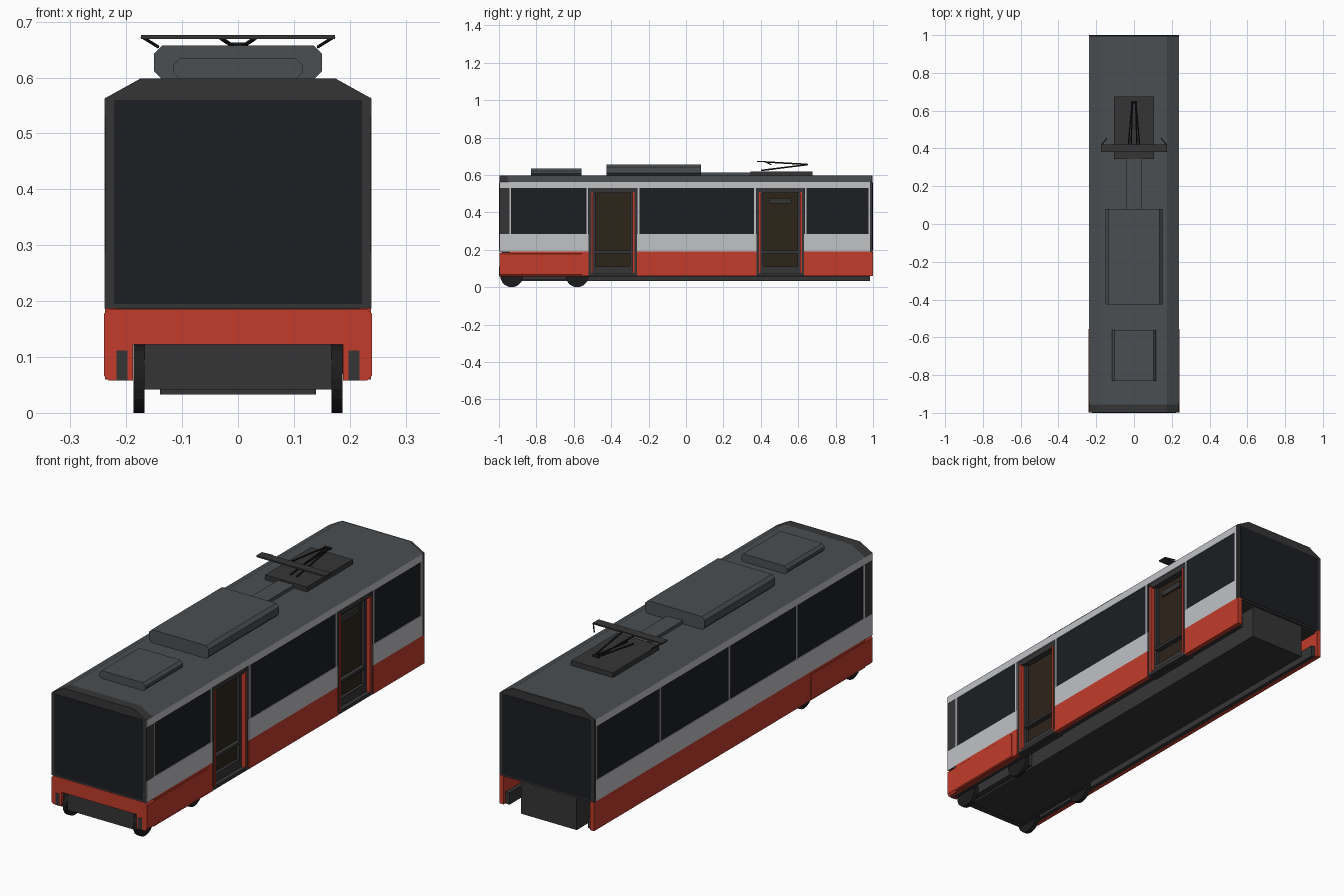
import bpy, bmesh, math
from mathutils import Vector

if "Cube" in bpy.data.objects:
    bpy.data.objects.remove(bpy.data.objects["Cube"])


def mat(name, r, g, b):
    m = bpy.data.materials.new(name)
    m.diffuse_color = (r, g, b, 1)
    m.use_nodes = True
    m.node_tree.nodes["Principled BSDF"].inputs["Base Color"].default_value = m.diffuse_color
    return m


RED = mat("red_paint", 0.54, 0.045, 0.024)
PALE = mat("pale_paint", 0.53, 0.54, 0.56)
GLASS = mat("dark_glass", 0.012, 0.013, 0.017)
DARK = mat("dark_trim", 0.036, 0.036, 0.037)
ROOF = mat("roof_grey", 0.07, 0.077, 0.083)
BROWN = mat("door_glass", 0.027, 0.018, 0.010)
BLACK = mat("black_metal", 0.012, 0.012, 0.013)


def finish(name, bm, m):
    bmesh.ops.recalc_face_normals(bm, faces=bm.faces)
    me = bpy.data.meshes.new(name)
    bm.to_mesh(me)
    bm.free()
    me.materials.append(m)
    ob = bpy.data.objects.new(name, me)
    bpy.context.collection.objects.link(ob)
    return ob


def box(name, x, y, z, m):
    bm = bmesh.new()
    bmesh.ops.create_cube(bm, size=1)
    for v in bm.verts:
        v.co = [a[0] + (c + 0.5) * (a[1] - a[0]) for a, c in zip((x, y, z), v.co)]
    return finish(name, bm, m)


def extrude(name, pts, y0, y1, m):
    """Extrude an x-z profile along y."""
    bm = bmesh.new()
    f = bm.faces.new([bm.verts.new((x, y0, z)) for x, z in pts])
    new = bmesh.ops.extrude_face_region(bm, geom=[f])["geom"]
    for v in new:
        if isinstance(v, bmesh.types.BMVert):
            v.co.y = y1
    return finish(name, bm, m)


def sym(half):
    """Mirror a right-hand half profile (bottom to top) about x = 0."""
    return half + [(-x, z) for x, z in reversed(half)]


def rod(name, a, b, r, m):
    a, b = Vector(a), Vector(b)
    bm = bmesh.new()
    bmesh.ops.create_cone(bm, segments=6, radius1=r, radius2=r, depth=(b - a).length, cap_ends=True)
    ob = finish(name, bm, m)
    ob.location = (a + b) / 2
    ob.rotation_euler = (b - a).to_track_quat('Z', 'Y').to_euler()
    return ob


W = 0.238          # half body width
IN = 0.195         # depth of the inner core
DOORS = [(-0.52, -0.262), (0.378, 0.632)]

# inner core and roof
box("body_core", (-IN, IN), (-0.97, 0.985), (0.185, 0.57), DARK)
extrude("roof", sym([(W, 0.563), (0.175, 0.598)]), -0.955, 0.99, ROOF)

# front and rear end frames with their glass
frame = sym([(W, 0.187), (W, 0.563), (0.175, 0.598)])
glass = sym([(0.222, 0.195), (0.222, 0.56)])
extrude("front_frame", frame, -0.998, -0.945, DARK)
extrude("rear_frame", frame, 0.985, 0.998, DARK)
extrude("windscreen", glass, -1.0, -0.99, GLASS)
extrude("rear_window", glass, 0.99, 1.0, GLASS)


# wall strips: skirt, pale band, window, top rail
def wall(side, y0, y1):
    def strip(name, xi, xo, z0, z1, m, a=y0, b=y1):
        box(name, tuple(sorted((side * xi, side * xo))), (a, b), (z0, z1), m)
    strip("skirt", 0.217, W, 0.06, 0.19, RED, y0, 1.0 if y1 > 0.98 else y1)
    strip("waist_band", IN, W, 0.19, 0.285, PALE)
    strip("side_window", IN, W - 0.003, 0.285, 0.53, GLASS)


def pillar(side, y):
    xs = sorted((side * 0.225, side * (W + 0.0005)))
    box("window_pillar", xs, (y - 0.005, y + 0.005), (0.285, 0.53), PALE)


for y0, y1 in [(-0.945, DOORS[0][0]), (DOORS[0][1], DOORS[1][0]), (DOORS[1][1], 0.985)]:
    wall(1, y0, y1)
wall(-1, -0.945, 0.985)
for y in (-0.94, -0.46, 0.025, 0.52, 0.98):
    pillar(-1, y)
for y in (-0.94, -0.528, -0.254, 0.368, 0.64, 0.98):
    pillar(1, y)
for s in (-1, 1):
    box("top_rail", sorted((s * IN, s * W)), (-0.945, 0.985), (0.53, 0.564), PALE)
    # corner bands continue the stripe round to the front
    box("corner_band", sorted((s * 0.2, s * (W + 0.0006))), (-0.996, -0.945), (0.187, 0.285), PALE)
    box("corner_rail", sorted((s * 0.2, s * (W + 0.0006))), (-0.996, -0.945), (0.53, 0.563), PALE)
    # raised front skirt and inner sill rail
    o, i = s * 0.24, s * 0.217
    c = s * 0.231
    extrude("front_skirt", [(i, 0.058), (c, 0.058), (o, 0.067), (o, 0.177), (c, 0.186), (i, 0.186)],
            -0.998, -0.555, RED)
    box("sill_rail", sorted((s * 0.198, s * 0.217)), (-1.0, 0.985), (0.058, 0.112), DARK)

# front apron: upside-down U that clears the wheels
extrude("front_apron", sym([(0.188, 0.122), (0.188, 0.058), (0.231, 0.058), (0.24, 0.067),
                            (0.24, 0.177), (0.231, 0.186)]), -0.998, -0.985, RED)

# recessed doors
for y0, y1 in DOORS:
    box("door_panel", (0.185, 0.203), (y0, y1), (0.07, 0.51), BROWN)
    box("door_sill", (0.19, 0.237), (y0, y1), (0.06, 0.075), DARK)
    box("door_header", (0.19, 0.232), (y0, y1), (0.505, 0.53), DARK)
    box("door_crossbar", (0.2, 0.222), (y0 + 0.03, y1 - 0.03), (0.185, 0.197), DARK)
    mid = (y0 + y1) / 2
    for d in (-1, 1):
        def post(name, a, b, xo, z1, m):
            ys = sorted((mid + d * a, mid + d * b))
            box(name, (0.19, xo), ys, (0.07, z1), m)
        post("door_edge_dark", 0.115, 0.129, 0.234, 0.525, DARK)
        post("door_edge_red", 0.105, 0.115, 0.237, 0.51, RED)
        post("door_frame", 0.092, 0.105, 0.218, 0.51, DARK)
box("door_display", (0.2, 0.212), (0.445, 0.565), (0.448, 0.475), DARK)

# underframe, bogie and wheels
box("underframe", (-0.14, 0.14), (-0.945, 0.985), (0.033, 0.187), DARK)
box("floor_plate", (-0.217, 0.217), (-0.985, 0.985), (0.18, 0.19), DARK)
box("bogie", (-0.167, 0.167), (-0.985, -0.535), (0.042, 0.122), DARK)
for y in (-0.932, -0.582):
    for s in (-1, 1):
        rod("wheel", (0, 0, 0), (1, 0, 0), 1, BLACK)
        w = bpy.context.collection.objects[-1]
        bpy.data.objects.remove(w)
        bm = bmesh.new()
        bmesh.ops.create_cone(bm, segments=20, radius1=0.061, radius2=0.061, depth=0.02, cap_ends=True)
        w = finish("wheel", bm, BLACK)
        w.location = (s * 0.177, y, 0.061)
        w.rotation_euler = (0, math.pi / 2, 0)


# roof equipment with chamfered side edges
def pod(name, hw, y0, y1, z1, c):
    extrude(name, sym([(hw - c, 0.597), (hw, 0.597 + c), (hw, z1 - c), (hw - c, z1)]), y0, y1, ROOF)


pod("roof_unit_front", 0.116, -0.83, -0.56, 0.634, 0.012)
pod("roof_unit_main", 0.15, -0.425, 0.08, 0.657, 0.014)
box("cable_duct", (-0.04, 0.04), (0.08, 0.35), (0.597, 0.613), ROOF)

# pantograph
box("pantograph_base", (-0.105, 0.105), (0.345, 0.675), (0.597, 0.62), DARK)
for s in (-1, 1):
    rod("lower_arm", (s * 0.016, 0.40, 0.624), (s * 0.008, 0.645, 0.655), 0.004, BLACK)
    rod("upper_arm", (s * 0.03, 0.42, 0.67), (s * 0.01, 0.645, 0.657), 0.004, BLACK)
    rod("collector_horn", (s * 0.172, 0.42, 0.673), (s * 0.143, 0.455, 0.655), 0.003, BLACK)
rod("arm_knuckle", (-0.016, 0.645, 0.656), (0.016, 0.645, 0.656), 0.007, BLACK)
box("collector_head", (-0.174, 0.174), (0.38, 0.42), (0.669, 0.676), DARK)
